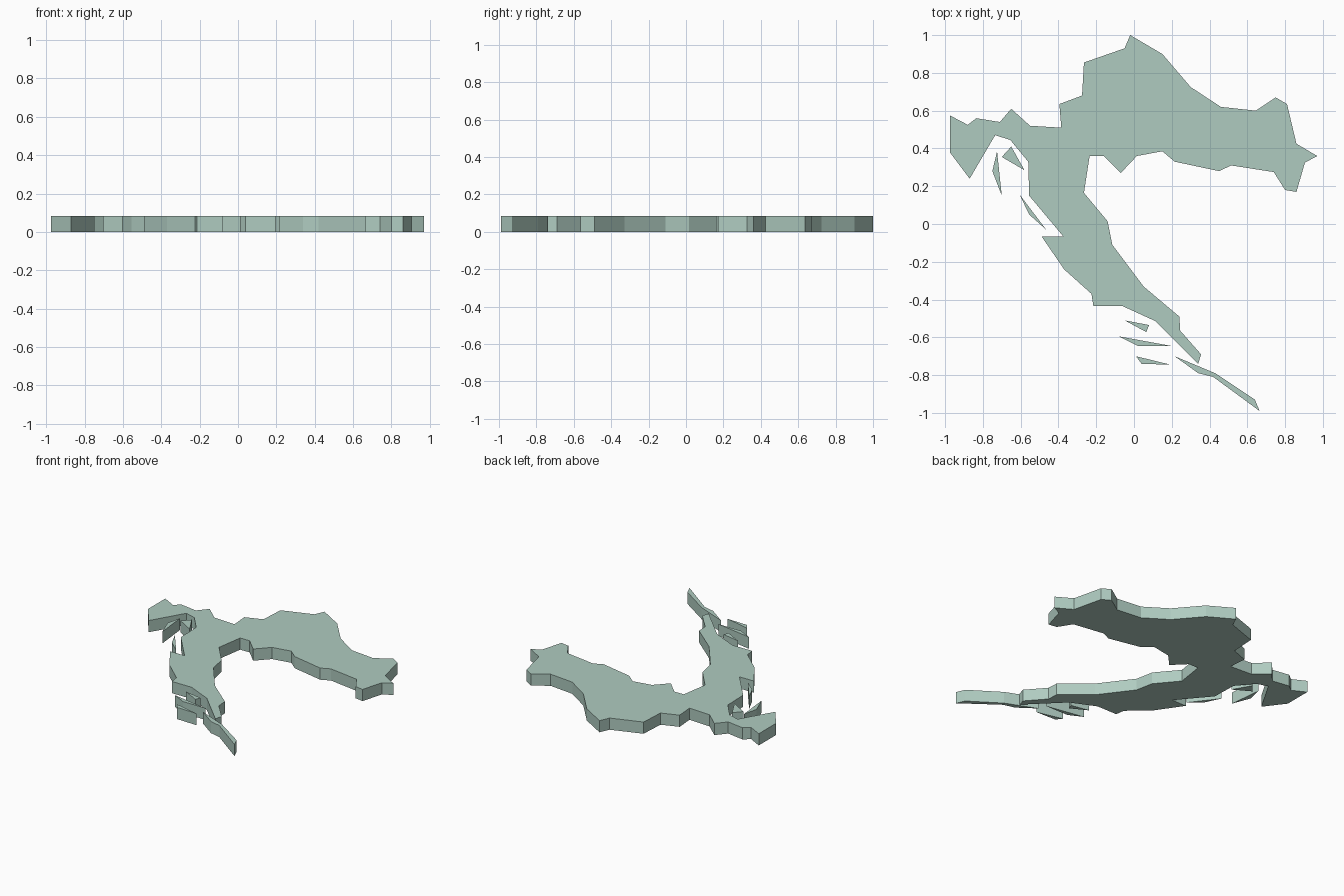
import bpy, bmesh

THICKNESS = 0.083


def slab(name, outline):
    """Extrude a closed 2D outline into a flat solid standing on z = 0."""
    bm = bmesh.new()
    face = bm.faces.new([bm.verts.new((x, y, 0)) for x, y in outline])
    ext = bmesh.ops.extrude_face_region(bm, geom=[face], use_keep_orig=True)
    top = [g for g in ext["geom"] if isinstance(g, bmesh.types.BMVert)]
    bmesh.ops.translate(bm, verts=top, vec=(0, 0, THICKNESS))
    bmesh.ops.recalc_face_normals(bm, faces=bm.faces)
    mesh = bpy.data.meshes.new(name)
    bm.to_mesh(mesh)
    bm.free()
    obj = bpy.data.objects.new(name, mesh)
    bpy.context.collection.objects.link(obj)
    obj.data.materials.append(mat)
    return obj


mat = bpy.data.materials.new("land")
mat.diffuse_color = (0.43, 0.60, 0.53, 1)

# Mainland in three stretches: northeast border, inner border, coast
northeast = [
    (-0.02, 1.0), (0.15, 0.90), (0.30, 0.725), (0.46, 0.62), (0.645, 0.60),
    (0.75, 0.67), (0.81, 0.635), (0.86, 0.425), (0.97, 0.36), (0.905, 0.325),
    (0.86, 0.17), (0.80, 0.18)]
inner = [
    (0.74, 0.275), (0.515, 0.31), (0.45, 0.28), (0.215, 0.33), (0.15, 0.385),
    (0.015, 0.36), (-0.07, 0.27), (-0.16, 0.36), (-0.235, 0.36),
    (-0.265, 0.165), (-0.14, 0.015), (-0.115, -0.11), (0.05, -0.33),
    (0.24, -0.49), (0.245, -0.565), (0.355, -0.69), (0.34, -0.74)]
coast = [
    (0.115, -0.515), (-0.06, -0.435), (-0.215, -0.435), (-0.225, -0.37),
    (-0.37, -0.24), (-0.49, -0.065), (-0.375, -0.065), (-0.555, 0.15),
    (-0.56, 0.33), (-0.655, 0.445), (-0.735, 0.47), (-0.87, 0.24),
    (-0.975, 0.38)]
northwest = [
    (-0.975, 0.575), (-0.88, 0.525), (-0.835, 0.56), (-0.71, 0.54),
    (-0.65, 0.61), (-0.55, 0.52), (-0.385, 0.51), (-0.395, 0.635),
    (-0.275, 0.68), (-0.265, 0.855), (-0.05, 0.93)]
slab("mainland", northeast + inner + coast + northwest)

# Small islands and the detached southern strip
islands = {
    "north_island_west": [(-0.725, 0.385), (-0.75, 0.28), (-0.70, 0.15)],
    "north_island_east": [(-0.65, 0.41), (-0.70, 0.355), (-0.58, 0.285)],
    "middle_island": [(-0.605, 0.155), (-0.555, 0.05), (-0.465, -0.03)],
    "south_island_upper": [(-0.05, -0.51), (0.065, -0.572), (0.08, -0.535)],
    "south_island_middle": [(-0.08, -0.595), (0.02, -0.645), (0.195, -0.645)],
    "south_island_lower": [(0.01, -0.70), (0.04, -0.74), (0.195, -0.745)],
    "southern_strip": [(0.215, -0.70), (0.43, -0.79), (0.64, -0.93),
                       (0.665, -0.99), (0.42, -0.81), (0.34, -0.79)],
}
for name, outline in islands.items():
    slab(name, outline)
